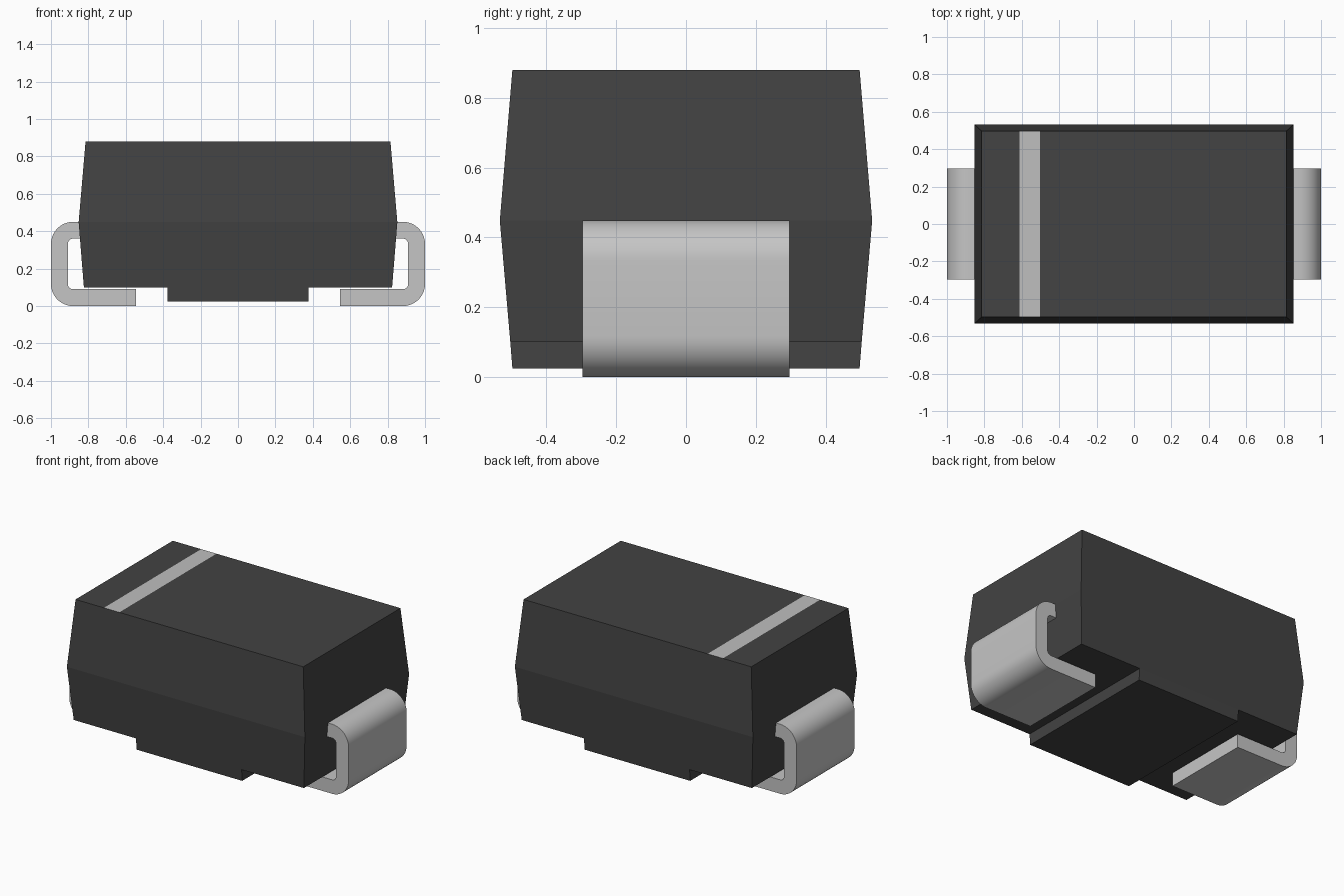
import bpy, bmesh, math

cube = bpy.data.objects.get("Cube")
if cube:
    bpy.data.objects.remove(cube, do_unlink=True)


def material(name, value):
    mat = bpy.data.materials.new(name)
    mat.use_nodes = True
    colour = (value, value, value, 1)
    mat.diffuse_color = colour
    mat.node_tree.nodes["Principled BSDF"].inputs["Base Color"].default_value = colour
    return mat


BLACK = material("black plastic", 0.056)
SILVER = material("silver metal", 0.56)
STRIPE = material("pale grey marking", 0.52)


def finish(name, bm, *mats):
    bmesh.ops.recalc_face_normals(bm, faces=bm.faces)
    mesh = bpy.data.meshes.new(name)
    bm.to_mesh(mesh)
    bm.free()
    obj = bpy.data.objects.new(name, mesh)
    bpy.context.collection.objects.link(obj)
    for mat in mats:
        mesh.materials.append(mat)
    return obj


def loft(sections):
    """Stack rectangles given as (z, half width, half depth) into a closed solid."""
    bm = bmesh.new()
    rings = [[bm.verts.new((sx * hx, sy * hy, z))
              for sx, sy in ((-1, -1), (1, -1), (1, 1), (-1, 1))]
             for z, hx, hy in sections]
    for low, high in zip(rings, rings[1:]):
        for i in range(4):
            j = (i + 1) % 4
            bm.faces.new((low[i], low[j], high[j], high[i]))
    bm.faces.new(rings[0])
    bm.faces.new(rings[-1])
    return bm


# Body: drafted block, widest at the parting line, with a band cut into its top
bm = loft([(0.10, 0.824, 0.503), (0.448, 0.852, 0.533), (0.88, 0.815, 0.497)])
for x in (-0.612, -0.502):
    top = [f for f in bm.faces if f.calc_center_median().z > 0.87]
    geom = top + list({e for f in top for e in f.edges} | {v for f in top for v in f.verts})
    bmesh.ops.bisect_plane(bm, geom=geom, plane_co=(x, 0, 0), plane_no=(1, 0, 0))
for f in bm.faces:
    c = f.calc_center_median()
    f.material_index = int(c.z > 0.87 and -0.612 < c.x < -0.502)
finish("body", bm, BLACK, STRIPE)

# Raised pad under the body
finish("base_pad", loft([(0.025, 0.378, 0.497), (0.10, 0.378, 0.503)]), BLACK)


def arc(cx, cz, radius, start, end, steps=10):
    return [(cx + radius * math.cos(a), cz + radius * math.sin(a))
            for a in (math.radians(start + (end - start) * i / steps)
                      for i in range(steps + 1))]


# Leads: bent strips, C-shaped in profile, tucked under the body
def lead(name, side):
    outer, inner = 0.118, 0.028
    profile = ([(0.545, 0)] + arc(0.882, 0.118, outer, -90, 0)
               + arc(0.882, 0.332, outer, 0, 90) + [(0.81, 0.45), (0.81, 0.36)]
               + arc(0.882, 0.332, inner, 90, 0)
               + arc(0.882, 0.118, inner, 0, -90) + [(0.545, 0.09)])
    bm = bmesh.new()
    face = bm.faces.new([bm.verts.new((side * x, -0.297, z)) for x, z in profile])
    result = bmesh.ops.extrude_face_region(bm, geom=[face], use_keep_orig=True)
    moved = [v for v in result["geom"] if isinstance(v, bmesh.types.BMVert)]
    bmesh.ops.translate(bm, verts=moved, vec=(0, 0.594, 0))
    obj = finish(name, bm, SILVER)
    bpy.ops.object.select_all(action="DESELECT")
    obj.select_set(True)
    bpy.context.view_layer.objects.active = obj
    bpy.ops.object.shade_smooth_by_angle(angle=math.radians(30))


lead("left_lead", 1)
lead("right_lead", -1)
